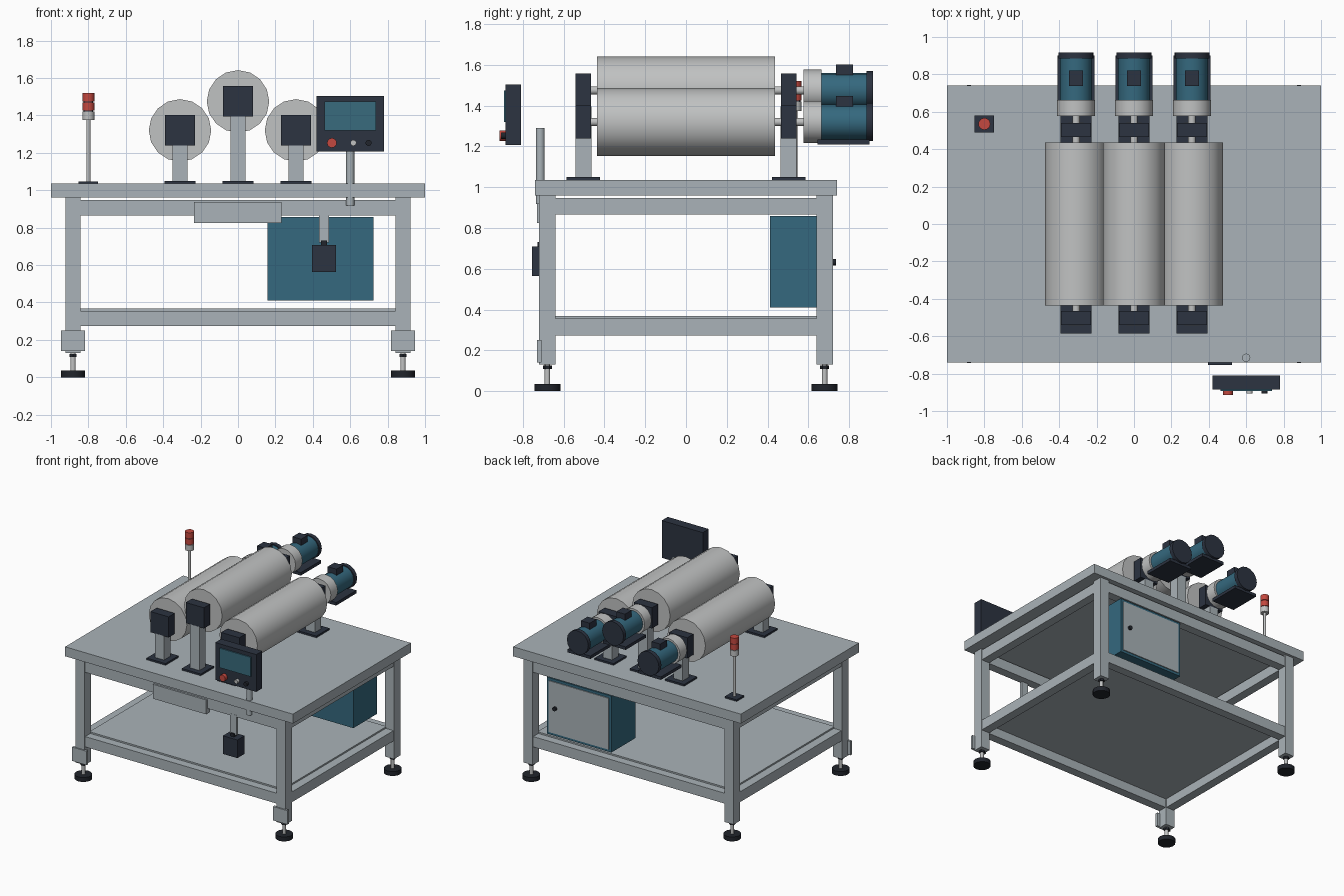
import bpy, bmesh, math
from mathutils import Matrix, Vector

if "Cube" in bpy.data.objects:
    bpy.data.objects.remove(bpy.data.objects["Cube"])


def material(name, rgb):
    m = bpy.data.materials.new(name)
    m.diffuse_color = (*rgb, 1)
    m.use_nodes = True
    m.node_tree.nodes["Principled BSDF"].inputs["Base Color"].default_value = m.diffuse_color
    return m


STEEL = material("painted_steel", (0.40, 0.45, 0.48))
ROLLER = material("brushed_metal", (0.53, 0.54, 0.54))
BLUE = material("motor_blue", (0.035, 0.14, 0.21))
SCREEN = material("screen_blue", (0.04, 0.145, 0.205))
DARK = material("charcoal", (0.025, 0.033, 0.052))
BLACK = material("rubber_black", (0.015, 0.018, 0.025))
RED = material("signal_red", (0.55, 0.065, 0.05))


def finish(name, bm, mat):
    mesh = bpy.data.meshes.new(name)
    bm.to_mesh(mesh)
    bm.free()
    mesh.materials.append(mat)
    ob = bpy.data.objects.new(name, mesh)
    bpy.context.collection.objects.link(ob)
    return ob


def box(name, x, y, z, mat):
    """Box from (min, max) ranges on each axis."""
    bm = bmesh.new()
    bmesh.ops.create_cube(bm, size=1)
    for v in bm.verts:
        v.co = Vector([(r[0] + r[1]) / 2 + c * (r[1] - r[0])
                       for c, r in zip(v.co, (x, y, z))])
    return finish(name, bm, mat)


def around(c, h):
    return (c - h, c + h)


def cyl(name, centre, radius, span, mat, axis="Z", sides=16):
    """Cylinder along an axis; centre holds the two other coordinates."""
    bm = bmesh.new()
    bmesh.ops.create_cone(bm, cap_ends=True, segments=sides, radius1=radius,
                          radius2=radius, depth=span[1] - span[0])
    mid = (span[0] + span[1]) / 2
    if axis == "Y":
        bm.transform(Matrix.Rotation(math.pi / 2, 4, "X"))
        loc = (centre[0], mid, centre[1])
    else:
        loc = (centre[0], centre[1], mid)
    bm.transform(Matrix.Translation(loc))
    ob = finish(name, bm, mat)
    bpy.ops.object.select_all(action="DESELECT")
    ob.select_set(True)
    bpy.context.view_layer.objects.active = ob
    bpy.ops.object.shade_smooth_by_angle(angle=math.radians(35))
    return ob


# table top and lower shelf
box("table_top", (-1, 1), (-0.74, 0.74), (0.96, 1.035), STEEL)
box("lower_shelf", (-0.85, 0.85), (-0.65, 0.65), (0.345, 0.367), STEEL)

# legs with levelling feet
for sx in (-1, 1):
    for sy in (-1, 1):
        x, y = sx * 0.882, sy * 0.68
        box("leg", around(x, 0.04), around(y, 0.04), (0.13, 0.96), STEEL)
        cyl("foot_pad", (x, y), 0.064, (0, 0.035), BLACK)
        cyl("foot_rod", (x, y), 0.014, (0.035, 0.14), ROLLER, sides=12)
        cyl("foot_nut", (x, y), 0.022, (0.108, 0.125), BLACK, sides=6)
    box("leg_bracket", around(sx * 0.882, 0.064), (-0.73, -0.71), (0.14, 0.25), STEEL)

# upper and lower frame rails
for name, z in (("upper_rail", (0.865, 0.947)), ("lower_rail", (0.273, 0.355))):
    for s in (-1, 1):
        box(name + "_long", (-0.85, 0.85), around(s * 0.68, 0.035), z, STEEL)
        box(name + "_side", around(s * 0.882, 0.035), (-0.65, 0.65), z, STEEL)

# three rollers, each with two bearing stands and a drive motor
for x, z in ((-0.31, 1.32), (0, 1.475), (0.31, 1.32)):
    cyl("roller", (x, z), 0.167, (-0.437, 0.437), ROLLER, "Y")
    cyl("roller_shaft", (x, z), 0.02, (-0.50, 0.59), ROLLER, "Y")
    for s in (-1, 1):
        y = s * 0.503
        box("stand_base", around(x, 0.083), around(y, 0.082), (1.035, 1.049), DARK)
        box("stand_post", around(x, 0.04), around(y, 0.039), (1.049, z - 0.08), STEEL)
        box("bearing_block", around(x, 0.08), around(y, 0.038), around(z, 0.082), DARK)
    cyl("gearbox", (x, z), 0.102, (0.577, 0.664), ROLLER, "Y")
    cyl("motor_body", (x, z), 0.086, (0.664, 0.887), BLUE, "Y")
    cyl("motor_fan_cover", (x, z), 0.094, (0.885, 0.917), DARK, "Y")
    box("motor_terminal_box", around(x, 0.038), (0.737, 0.82), (z + 0.07, z + 0.127), DARK)
    box("motor_plate", around(x, 0.1), (0.645, 0.9), (z - 0.11, z - 0.086), DARK)

# signal lamp
lamp = (-0.8, 0.535)
box("lamp_base", around(-0.8, 0.052), around(0.535, 0.046), (1.035, 1.048), DARK)
cyl("lamp_pole", lamp, 0.011, (1.048, 1.38), ROLLER, sides=12)
for name, span, mat in (("lamp_socket", (1.375, 1.421), ROLLER),
                        ("lamp_lower", (1.425, 1.469), RED),
                        ("lamp_upper", (1.474, 1.52), RED)):
    cyl(name, lamp, 0.032, span, mat)
cyl("lamp_core", lamp, 0.026, (1.42, 1.475), DARK)

# operator panel
cyl("panel_pole", (0.6, -0.715), 0.022, (0.918, 1.29), STEEL)
box("panel_housing", (0.42, 0.78), (-0.885, -0.81), (1.208, 1.504), DARK)
box("panel_screen", (0.463, 0.737), (-0.894, -0.884), (1.32, 1.474), SCREEN)
for name, x, r, y, mat in (("stop_button", 0.502, 0.026, -0.914, RED),
                           ("start_button", 0.617, 0.016, -0.907, ROLLER),
                           ("selector_button", 0.698, 0.016, -0.905, BLACK)):
    cyl(name, (x, 1.253), r, (y, -0.88), mat, "Y")

# front tray and hanging control box
box("front_tray", (-0.235, 0.232), (-0.73, -0.68), (0.824, 0.938), STEEL)
box("hanger", (0.432, 0.487), around(-0.705, 0.012), (0.72, 0.88), STEEL)
box("control_box", (0.396, 0.523), (-0.755, -0.665), (0.564, 0.708), DARK)
box("control_box_neck", (0.443, 0.475), around(-0.71, 0.018), (0.70, 0.732), BLACK)

# electrical cabinet with door and latch
box("cabinet", (0.157, 0.724), (0.412, 0.712), (0.41, 0.858), BLUE)
box("cabinet_door", (0.178, 0.703), (0.71, 0.719), (0.43, 0.838), STEEL)
cyl("door_latch", (0.645, 0.632), 0.016, (0.715, 0.735), BLACK, "Y", 12)
